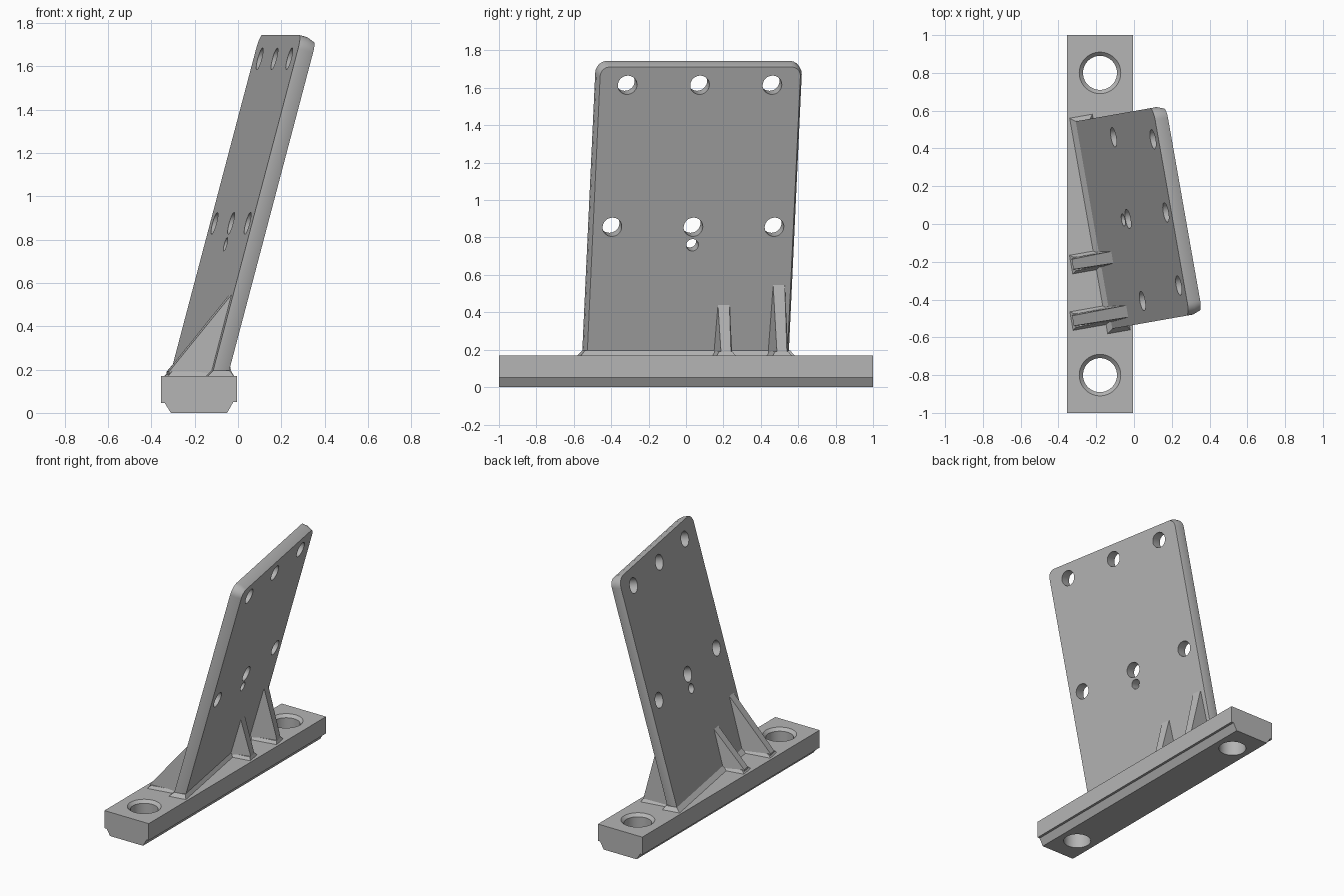
import bpy, bmesh, math
from math import sin, cos, tan, pi, radians
from mathutils import Matrix

cube = bpy.data.objects.get("Cube")
if cube:
    bpy.data.objects.remove(cube)

grey = bpy.data.materials.new("plain grey")
grey.use_nodes = True
colour = (0.46, 0.46, 0.46, 1)
grey.diffuse_color = colour
grey.node_tree.nodes["Principled BSDF"].inputs["Base Color"].default_value = colour

LEAN = radians(15)
THICK, WIDTH, HEIGHT = 0.075, 1.115, 1.62
FOOT = Matrix.Translation((-0.18, 0, 0.17)) @ Matrix.Rotation(radians(10), 4, 'Z')
PLATE = FOOT @ Matrix.Rotation(LEAN, 4, 'Y')


def loft(bm, rings):
    """Closed solid through a list of rings with equal point counts."""
    loops = [[bm.verts.new(p) for p in ring] for ring in rings]
    n = len(loops[0])
    for a, b in zip(loops, loops[1:]):
        for i in range(n):
            j = (i + 1) % n
            bm.faces.new((a[i], a[j], b[j], b[i]))
    bm.faces.new(loops[0])
    bm.faces.new(loops[-1])


def make(name, solids, matrix=Matrix()):
    bm = bmesh.new()
    for rings in solids:
        loft(bm, rings)
    bmesh.ops.recalc_face_normals(bm, faces=bm.faces)
    bm.transform(matrix)
    mesh = bpy.data.meshes.new(name)
    bm.to_mesh(mesh)
    bm.free()
    mesh.materials.append(grey)
    obj = bpy.data.objects.new(name, mesh)
    bpy.context.collection.objects.link(obj)
    return obj


def cut(obj, cutter):
    """Subtract the cutter, bake the result and drop the cutter."""
    mod = obj.modifiers.new("holes", 'BOOLEAN')
    mod.operation = 'DIFFERENCE'
    mod.solver = 'EXACT'
    mod.object = cutter
    cutter.hide_render = True
    bpy.context.view_layer.update()
    graph = bpy.context.evaluated_depsgraph_get()
    mesh = bpy.data.meshes.new_from_object(obj.evaluated_get(graph))
    obj.modifiers.clear()
    obj.data = mesh
    bpy.data.objects.remove(cutter)


def circle(r, n=40):
    return [(r * cos(2 * pi * i / n), r * sin(2 * pi * i / n)) for i in range(n)]


# Base bar with chamfered underside and two countersunk bolt holes
section = [(-0.355, 0.17), (-0.355, 0.045), (-0.338, 0.045), (-0.31, 0),
           (-0.05, 0), (-0.022, 0.05), (-0.005, 0.05), (-0.005, 0.17)]
base = make("base_bar", [[[(x, y, z) for x, z in section] for y in (-1, 1)]])
bolt_profile = [(0.09, -0.1), (0.09, 0.15), (0.11, 0.17), (0.11, 0.3)]
bolts = [[[(x - 0.18, y + side * 0.8, z) for x, y in circle(r)]
          for r, z in bolt_profile] for side in (-1, 1)]
cut(base, make("bolt_cutter", bolts))


# Leaning plate with rounded top corners, bevelled on one face
def outline(n, inset):
    half, top, r = WIDTH / 2 - inset, HEIGHT - inset, 0.065 - inset
    pts = [(n, -half, -0.05), (n, half, -0.05)]
    for cy, start in ((half - r, 0), (r - half, pi / 2)):
        for i in range(9):
            a = start + i * pi / 16
            pts.append((n, cy + r * cos(a), top - r + r * sin(a)))
    return pts


plate = make("leaning_plate", [[outline(-THICK / 2, 0), outline(0, 0),
                                outline(THICK / 2, 0.014)]], PLATE)

# Screw holes: two rows of three and one small hole
holes = [(i * 0.393, 1.506, 0.052) for i in (-1, 0, 1)]
holes += [(i * 0.44, 0.72, 0.052) for i in (-1, 0, 1)]
holes.append((0, 0.62, 0.033))
drills = [[[(n, y + a, v + b) for a, b in circle(r, 32)] for n in (-0.1, 0.1)]
          for y, v, r in holes]
cut(plate, make("screw_cutter", drills, PLATE))


# Sloped foot fillet around a rectangular footprint
def skirt(h0, h1, y0, y1, spread=0.022, rise=0.025):
    rings = []
    for z, e, s in ((-0.02, spread, 0), (0, spread, 0), (rise, 0, rise * tan(LEAN))):
        rings.append([(h0 - e + s, y0 - e, z), (h1 + e + s, y0 - e, z),
                      (h1 + e + s, y1 + e, z), (h0 - e + s, y1 + e, z)])
    return rings


face = THICK / 2 / cos(LEAN)
make("plate_foot", [skirt(-face, face, -WIDTH / 2, WIDTH / 2)], FOOT)


# Triangular ribs, two on each side of the plate at opposite ends
def rib(side, lat, reach, rise):
    y, toe = side * lat, side * reach
    hit = rise * tan(LEAN) + side * face
    slope = (rise - 0.02) / abs(hit - toe)
    over = 0.015
    top = (hit - side * over, rise + slope * over)
    rings = []
    for (h0, h1, z, low, high) in ((toe, toe, 0.02, 0.036, 0.027),
                                   (0, top[0], top[1], 0.045, 0.032)):
        rings.append([(h0, y - low, -0.02), (h0, y + low, -0.02),
                      (h1, y + high, z), (h1, y - high, z)])
    return rings


for side, label in ((-1, "right"), (1, "left")):
    for place, lat, reach, rise in (("inner", 0.185, 0.18, 0.27),
                                    ("outer", 0.48, 0.23, 0.375)):
        make(f"{label}_{place}_rib", [rib(side, lat, reach, rise)], FOOT)
        ends = sorted((0, side * (reach - 0.006)))
        make(f"{label}_{place}_rib_foot",
             [skirt(ends[0], ends[1], side * lat - 0.036, side * lat + 0.036,
                    0.014, 0.02)], FOOT)

# Smooth the round walls, keep hard edges
bpy.ops.object.select_all(action='DESELECT')
for obj in (base, plate):
    obj.select_set(True)
bpy.context.view_layer.objects.active = plate
bpy.ops.object.shade_smooth_by_angle(angle=radians(25))
